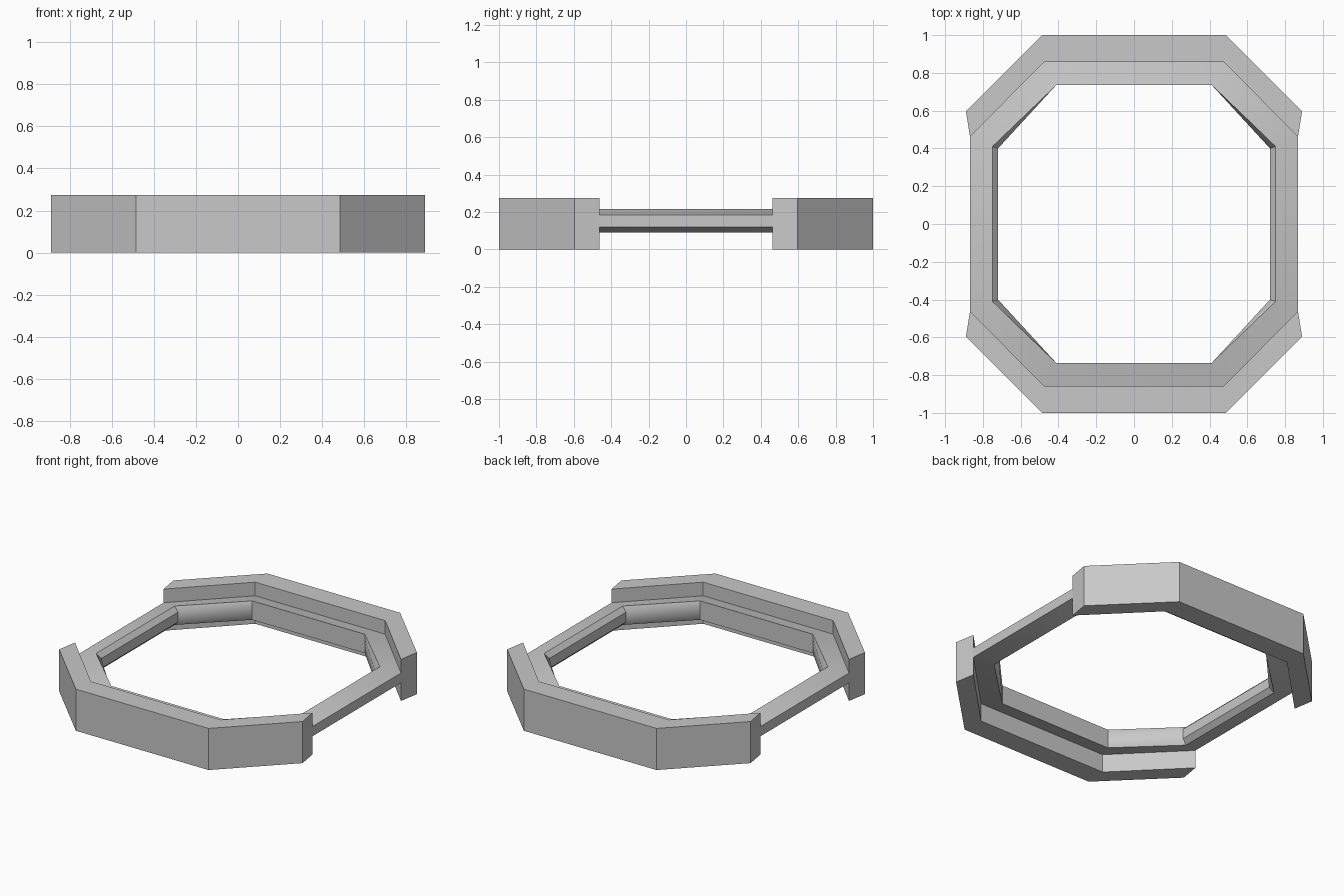
import bpy
import bmesh
import math

cube = bpy.data.objects.get("Cube")
if cube:
    bpy.data.objects.remove(cube, do_unlink=True)

# Single flat grey
grey = bpy.data.materials.new("light grey")
grey.use_nodes = True
grey.diffuse_color = (0.58, 0.58, 0.58, 1)
grey.node_tree.nodes["Principled BSDF"].inputs["Base Color"].default_value = grey.diffuse_color


def finish(bm, name):
    bmesh.ops.recalc_face_normals(bm, faces=bm.faces)
    mesh = bpy.data.meshes.new(name)
    bm.to_mesh(mesh)
    bm.free()
    mesh.materials.append(grey)
    obj = bpy.data.objects.new(name, mesh)
    bpy.context.collection.objects.link(obj)
    bpy.ops.object.select_all(action="DESELECT")
    obj.select_set(True)
    bpy.context.view_layer.objects.active = obj
    bpy.ops.object.shade_smooth_by_angle(angle=math.radians(30))


def octagon(half_x, half_y, cut_x, cut_y):
    """Corners of an octagon; cut_x and cut_y are half the straight edges."""
    quarter = [(half_x, cut_y), (cut_x, half_y)]
    left = quarter + [(-x, y) for x, y in reversed(quarter)]
    return left + [(-x, -y) for x, y in left]


# Inner ring: a six-sided section swept round the octagon
outer = octagon(0.868, 0.858, 0.475, 0.462)
crest = octagon(0.75, 0.735, 0.412, 0.41)
inner = octagon(0.72, 0.735, 0.412, 0.40)
section = [(outer, 0.12), (outer, 0.185), (crest, 0.215),
           (inner, 0.185), (inner, 0.12), (crest, 0.09)]
bm = bmesh.new()
loops = [[bm.verts.new((x, y, z)) for x, y in pts] for pts, z in section]
for i, a in enumerate(loops):
    b = loops[(i + 1) % len(loops)]
    for j in range(8):
        k = (j + 1) % 8
        bm.faces.new((a[j], a[k], b[k], b[j]))
finish(bm, "inner_ring")

# Tall end guards, front and back, wrapping half the ring each
wall_outer = [(0.89, 0.597), (0.485, 1), (-0.485, 1), (-0.89, 0.597)]
wall_inner = outer[:4]
for name, side in (("back_guard", 1), ("front_guard", -1)):
    bm = bmesh.new()
    rows = [[bm.verts.new((x, side * y, z)) for x, y in pts]
            for pts, z in ((wall_outer, 0), (wall_outer, 0.275),
                           (wall_inner, 0.275), (wall_inner, 0))]
    for i, a in enumerate(rows):
        b = rows[(i + 1) % 4]
        for j in range(3):
            bm.faces.new((a[j], a[j + 1], b[j + 1], b[j]))
    for end in (0, -1):
        bm.faces.new([row[end] for row in rows])
    finish(bm, name)
